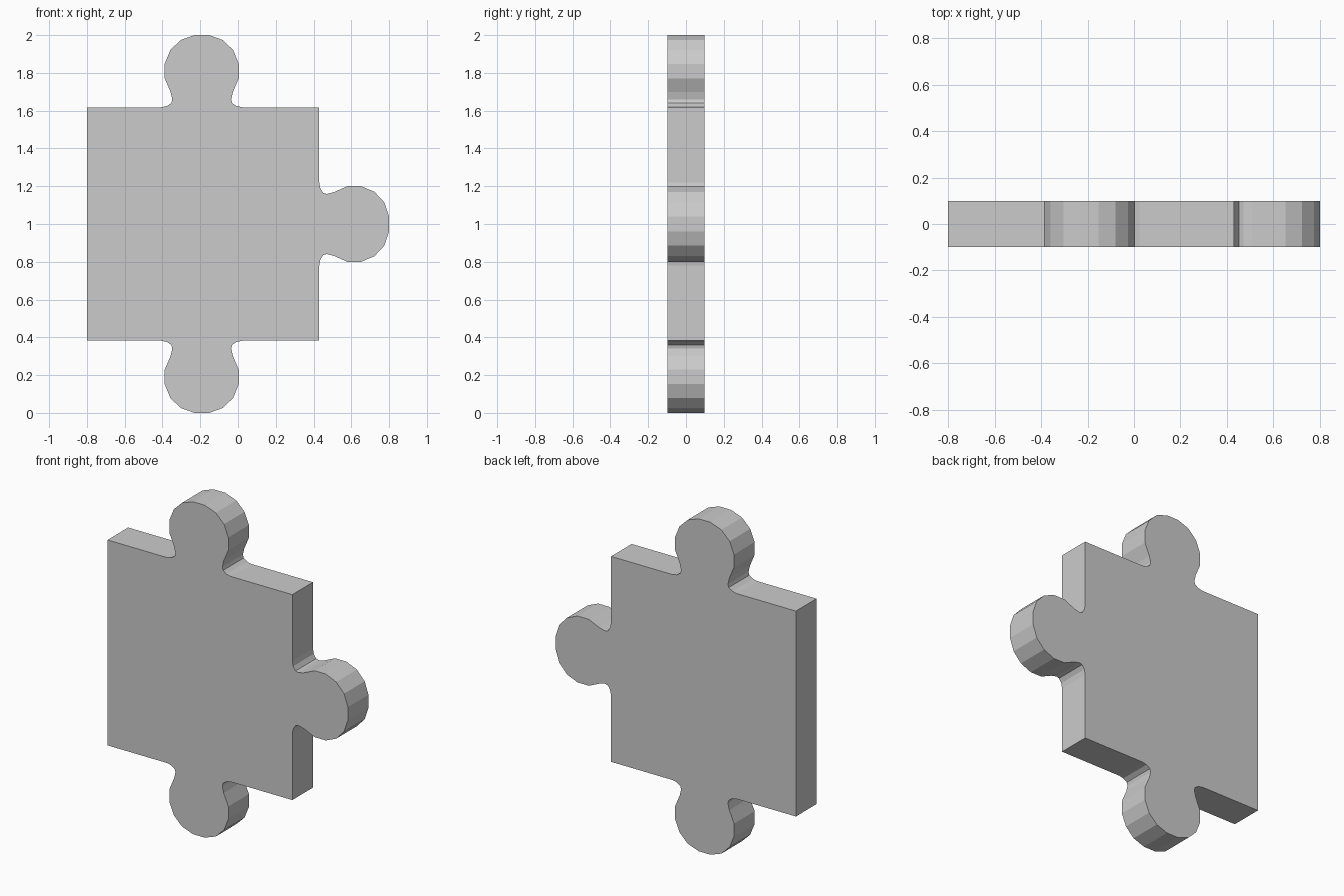
import bpy, bmesh
from mathutils import Vector

if "Cube" in bpy.data.objects:
    bpy.data.objects.remove(bpy.data.objects["Cube"])

LEFT, RIGHT, BOTTOM, TOP = -0.80, 0.43, 0.382, 1.618
HALF_DEPTH = 0.098

# Half profile of a tab: (distance from tab axis, height above the edge)
HALF_TAB = [(0.215, 0.0), (0.185, 0.006), (0.161, 0.022), (0.156, 0.042),
            (0.165, 0.08), (0.196, 0.153), (0.196, 0.23),
            (0.167, 0.302), (0.112, 0.356), (0.039, 0.382)]
TAB = [(-a, h) for a, h in HALF_TAB] + HALF_TAB[::-1]


def tab(base, along, out, width=1.0, height=1.0):
    """Tab outline points, running in the 'along' direction."""
    base, along, out = Vector(base), Vector(along), Vector(out)
    return [base + along * a * width + out * h * height for a, h in TAB]


# Clockwise outline in x, z: square body with three tabs
outline = [Vector((LEFT, BOTTOM)), Vector((LEFT, TOP))]
outline += tab((-0.192, TOP), (1, 0), (0, 1))
outline += [Vector((RIGHT, TOP))]
outline += tab((RIGHT, 1.0), (0, -1), (1, 0), 1.02, 0.37 / 0.382)
outline += [Vector((RIGHT, BOTTOM))]
outline += tab((-0.192, BOTTOM), (-1, 0), (0, -1))

# Extrude the outline through the thickness
bm = bmesh.new()
face = bm.faces.new([bm.verts.new((p.x, -HALF_DEPTH, p.y)) for p in outline])
ext = bmesh.ops.extrude_face_region(bm, geom=[face], use_keep_orig=True)
verts = [g for g in ext["geom"] if isinstance(g, bmesh.types.BMVert)]
bmesh.ops.translate(bm, verts=verts, vec=(0, 2 * HALF_DEPTH, 0))
bmesh.ops.recalc_face_normals(bm, faces=bm.faces)

mesh = bpy.data.meshes.new("puzzle_piece")
bm.to_mesh(mesh)
bm.free()
piece = bpy.data.objects.new("puzzle_piece", mesh)
bpy.context.collection.objects.link(piece)
